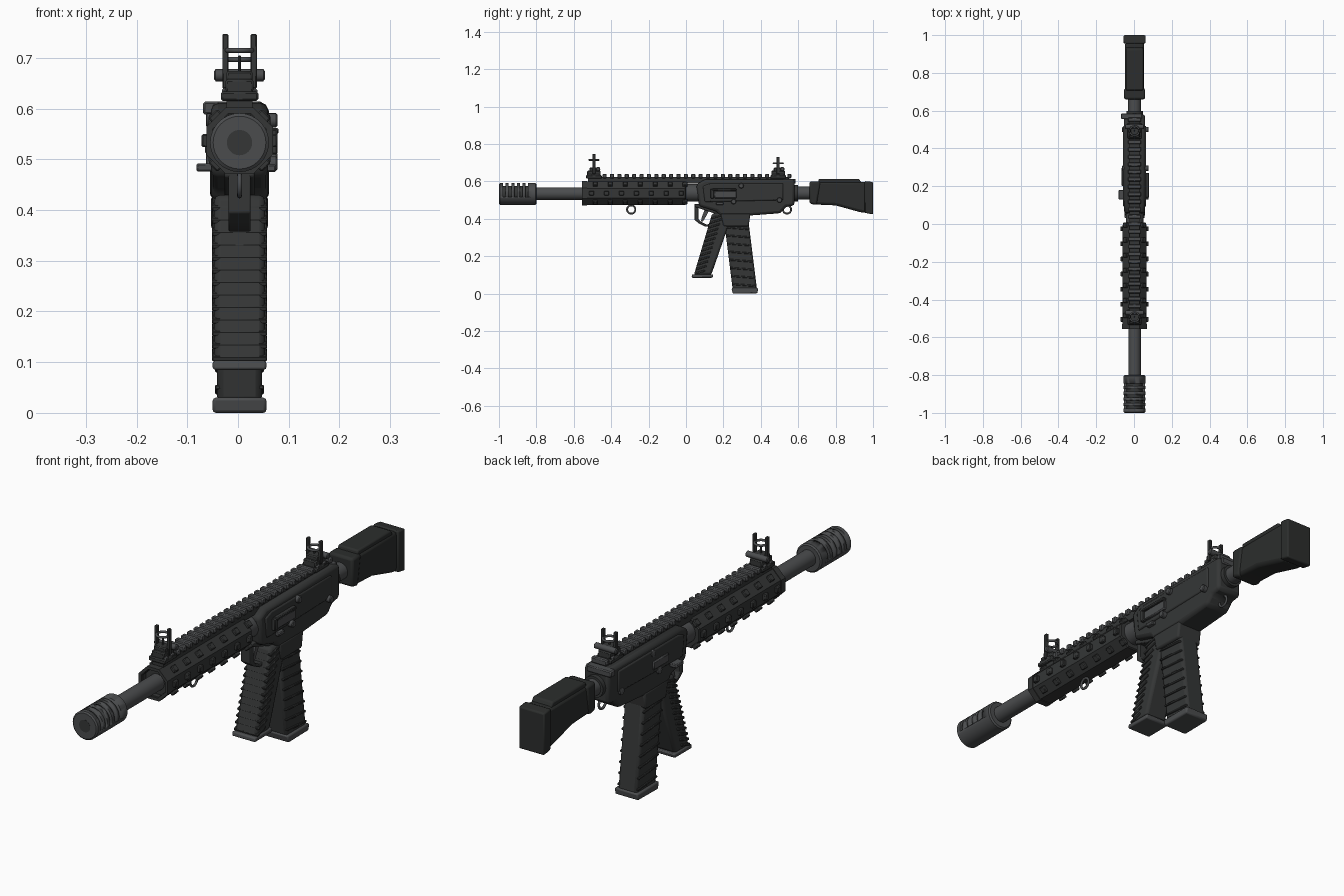
import bpy, bmesh, math
from mathutils import Matrix, Vector

if "Cube" in bpy.data.objects:
    bpy.data.objects.remove(bpy.data.objects["Cube"])

CX = 0.003  # centre line of the model


def material(name, c):
    m = bpy.data.materials.new(name)
    m.diffuse_color = (*c, 1)
    m.use_nodes = True
    m.node_tree.nodes["Principled BSDF"].inputs["Base Color"].default_value = m.diffuse_color
    return m


DARK = material("dark_polymer", (0.035, 0.037, 0.037))
STEEL = material("grey_steel", (0.07, 0.073, 0.076))
STOCK = material("stock_polymer", (0.025, 0.027, 0.026))


def finish(bm, name, mat, bevel=0, segs=2):
    bmesh.ops.recalc_face_normals(bm, faces=bm.faces)
    me = bpy.data.meshes.new(name)
    bm.to_mesh(me)
    bm.free()
    ob = bpy.data.objects.new(name, me)
    bpy.context.collection.objects.link(ob)
    me.materials.append(mat)
    if bevel:
        b = ob.modifiers.new("bevel", "BEVEL")
        b.width, b.segments, b.limit_method = bevel, segs, "ANGLE"
        b.angle_limit = math.radians(35)
    bpy.ops.object.select_all(action="DESELECT")
    bpy.context.view_layer.objects.active = ob
    ob.select_set(True)
    bpy.ops.object.shade_smooth_by_angle(angle=math.radians(35))
    return ob


def boxes(name, items, mat, bevel=0):
    """items: (x0, x1, y0, y1, z0, z1), x measured from the centre line"""
    bm = bmesh.new()
    for x0, x1, y0, y1, z0, z1 in items:
        c = Vector((CX + (x0 + x1) / 2, (y0 + y1) / 2, (z0 + z1) / 2))
        bmesh.ops.create_cube(bm, size=1, matrix=Matrix.Translation(c) @ Matrix.Diagonal((x1 - x0, y1 - y0, z1 - z0, 1)))
    return finish(bm, name, mat, bevel, 1)


def prism(name, pts, hw, mat, bevel=0, x=0):
    """yz profile extruded across x"""
    bm = bmesh.new()
    f = bm.faces.new([bm.verts.new((CX + x - hw, y, z)) for y, z in pts])
    r = bmesh.ops.extrude_face_region(bm, geom=[f])
    bmesh.ops.translate(bm, vec=(2 * hw, 0, 0), verts=[v for v in r["geom"] if isinstance(v, bmesh.types.BMVert)])
    return finish(bm, name, mat, bevel)


def lathe(name, prof, z, mat, n=32, phase=0, axis="y", at=0, sx=1):
    """(position, radius) profile turned about the y axis, or about x at y=at"""
    bm = bmesh.new()
    rings = []
    for p, r in prof:
        ring = []
        for i in range(n):
            a = 2 * math.pi * i / n + phase
            u, w = r * math.cos(a) * sx, r * math.sin(a)
            ring.append(bm.verts.new((CX + u, p, z + w) if axis == "y" else (CX + p, at + u, z + w)))
        rings.append(ring)
    for a, b in zip(rings, rings[1:]):
        for i in range(n):
            bm.faces.new((a[i], a[(i + 1) % n], b[(i + 1) % n], b[i]))
    bm.faces.new(rings[0])
    bm.faces.new(rings[-1])
    return finish(bm, name, mat)


def ring(name, loc, R, r, rot, mat):
    bpy.ops.mesh.primitive_torus_add(location=loc, rotation=rot, major_radius=R, minor_radius=r,
                                     major_segments=24, minor_segments=8)
    ob = bpy.context.object
    ob.name = name
    ob.data.materials.append(mat)
    bpy.ops.object.shade_smooth()


# muzzle brake with slots over its upper half
brake = lathe("muzzle_brake", [(-1, 0.052), (-0.995, 0.058), (-0.805, 0.058), (-0.8, 0.052)], 0.533, STEEL)
cut = boxes("slot_cutter", [(-0.1, 0.1, y, y + 0.014, 0.518, 0.65) for y in (-0.978, -0.948, -0.918, -0.888, -0.858)], STEEL)
cut.hide_render = True
cut.hide_set(True)
mod = brake.modifiers.new("slots", "BOOLEAN")
mod.object, mod.operation, mod.solver = cut, "DIFFERENCE", "EXACT"
lathe("brake_core", [(-0.99, 0.042), (-0.81, 0.042)], 0.533, DARK)
lathe("bore", [(-1.0005, 0.025), (-0.95, 0.025)], 0.533, DARK)

# barrel and the collar joining handguard to receiver
lathe("barrel", [(-0.81, 0.033), (0.02, 0.033)], 0.535, STEEL)
lathe("barrel_collar", [(-0.02, 0.046), (0.08, 0.046)], 0.54, STEEL)

# octagonal handguard, hollow at the front
R8 = 0.068
lathe("handguard", [(-0.47, 0.055), (-0.55, 0.055), (-0.555, R8 - 0.004), (-0.55, R8), (-0.005, R8), (0, R8 - 0.004)],
      0.537, DARK, 8, math.pi / 8)
lathe("handguard_front_band", [(-0.5, 0.058), (-0.556, 0.058), (-0.556, 0.071), (-0.53, 0.071), (-0.53, 0.06)],
      0.537, DARK, 8, math.pi / 8)

# rows of lugs around the handguard
bm = bmesh.new()
for deg in (0, 45, 135, 180, 225, 270, 315):
    for i in range(7):
        y = -0.505 + i * 0.08 + (0.0 if deg % 90 == 0 else 0.02)
        m = (Matrix.Translation((CX, y, 0.537)) @ Matrix.Rotation(math.radians(deg), 4, "Y")
             @ Matrix.Translation((0.066, 0, 0)) @ Matrix.Diagonal((0.018, 0.025, 0.026, 1)))
        bmesh.ops.create_cube(bm, size=1, matrix=m)
finish(bm, "handguard_lugs", DARK, 0.003, 1)

# top rail with teeth
boxes("top_rail", [(-0.026, 0.026, -0.525, 0.55, 0.59, 0.624)], DARK)
boxes("rail_teeth", [(-0.035, 0.035, -0.525 + i * 0.0395, -0.503 + i * 0.0395, 0.617, 0.641) for i in range(28)],
      STEEL, 0.004)

# receiver body
prism("receiver", [(0.055, 0.585), (0.10, 0.61), (0.58, 0.612), (0.58, 0.472), (0.535, 0.465), (0.505, 0.43),
                   (0.34, 0.418), (0.18, 0.418), (0.165, 0.44), (0.07, 0.468)], 0.056, DARK, 0.016)
prism("receiver_panel", [(0.09, 0.575), (0.13, 0.59), (0.52, 0.59), (0.52, 0.50), (0.10, 0.49)], 0.061, DARK, 0.006)
boxes("rear_latch", [(-0.072, 0.04, 0.555, 0.586, 0.588, 0.614)], STEEL, 0.004)
boxes("ejection_port", [(0.04, 0.072, 0.15, 0.27, 0.51, 0.55)], STEEL, 0.004)
boxes("port_cover", [(0.04, 0.077, 0.14, 0.27, 0.55, 0.562), (0.04, 0.075, 0.13, 0.15, 0.51, 0.56)], DARK, 0.003)
boxes("left_port", [(-0.068, -0.04, 0.2, 0.3, 0.51, 0.545)], STEEL, 0.004)
boxes("selector", [(-0.085, -0.04, 0.13, 0.18, 0.476, 0.492), (0.04, 0.072, 0.16, 0.2, 0.475, 0.49)], STEEL, 0.003)
for i, (y, z) in enumerate([(0.255, 0.492), (0.295, 0.577), (0.5, 0.5)]):
    lathe(f"pin_{i}", [(-0.066, 0.011), (-0.064, 0.014), (0.072, 0.014), (0.075, 0.011)], z, STEEL, 16, axis="x", at=y)

# trigger guard, swept strip, and trigger
prism("trigger_guard", [(0.045, 0.475), (0.045, 0.395), (0.07, 0.375), (0.105, 0.358), (0.14, 0.362), (0.14, 0.374),
                        (0.108, 0.37), (0.078, 0.385), (0.066, 0.4), (0.066, 0.475)], 0.022, DARK, 0.003)
prism("trigger", [(0.10, 0.45), (0.085, 0.41), (0.08, 0.385), (0.09, 0.385), (0.105, 0.41), (0.125, 0.45)], 0.009, STEEL)
prism("trigger_housing", [(0.045, 0.48), (0.18, 0.48), (0.18, 0.42), (0.12, 0.44), (0.045, 0.465)], 0.03, DARK, 0.004)

# magazine well
prism("magazine_well", [(0.185, 0.43), (0.345, 0.43), (0.335, 0.36), (0.2, 0.36)], 0.056, DARK, 0.008)


def column(name, top, bot, hw, n, band, over):
    """leaning column; top and bot are (y0, y1, z); n bands cover a fraction of its depth"""
    (a0, a1, za), (b0, b1, zb) = top, bot
    prism(name, [(a0, za), (a1, za), (b1, zb), (b0, zb)], hw, DARK, 0.012)
    bm = bmesh.new()
    for i in range(n):
        t = (i + 0.7) / (n + 0.3)
        y0, y1 = a0 + (b0 - a0) * t, a1 + (b1 - a1) * t
        z = za + (zb - za) * t
        s0, s1 = y0 + (y1 - y0) * over[0], y0 + (y1 - y0) * over[1]
        slope = 0.08 if a0 < b0 else 0.3
        m = (Matrix.Translation((CX, (s0 + s1) / 2, z)) @ Matrix.Rotation(-slope if a0 < b0 else slope, 4, "X")
             @ Matrix.Diagonal((2 * hw + 0.009, s1 - s0, band, 1)))
        bmesh.ops.create_cube(bm, size=1, matrix=m)
    finish(bm, name + "_ribs", DARK, 0.002, 1)


# front column (pistol grip) and rear column (magazine) with base plates
column("grip", (0.14, 0.25, 0.43), (0.042, 0.135, 0.10), 0.05, 13, 0.010, (-0.03, 0.6))
prism("grip_base", [(0.032, 0.103), (0.147, 0.103), (0.142, 0.085), (0.03, 0.085)], 0.053, STEEL, 0.005)
column("magazine", (0.205, 0.335, 0.38), (0.25, 0.38, 0.02), 0.044, 8, 0.009, (0.02, 0.98))
prism("magazine_base", [(0.243, 0.03), (0.386, 0.03), (0.382, 0.002), (0.25, 0.0)], 0.053, STEEL, 0.006)

# buffer tube and stock
lathe("stock_tube", [(0.57, 0.034), (0.75, 0.034)], 0.538, STEEL)
lathe("tube_collar", [(0.57, 0.044), (0.598, 0.044)], 0.538, DARK)
prism("stock", [(0.665, 0.59), (0.69, 0.6), (0.965, 0.598), (0.965, 0.432), (0.93, 0.436), (0.8, 0.472), (0.665, 0.478)],
      0.05, STOCK, 0.014)
prism("stock_front", [(0.66, 0.6), (0.72, 0.6), (0.70, 0.475), (0.66, 0.482)], 0.056, STOCK, 0.01)
prism("cheek_rest", [(0.705, 0.59), (0.71, 0.614), (0.925, 0.614), (0.94, 0.59)], 0.046, STOCK, 0.006)
prism("butt_pad", [(0.955, 0.602), (1.0, 0.597), (1.0, 0.424), (0.955, 0.432)], 0.058, STOCK, 0.006)

# front and rear sights
for tag, y, top, rz in (("front", -0.492, 0.747, 0.715), ("rear", 0.493, 0.732, 0.697)):
    boxes(tag + "_sight_base", [(-0.037, 0.037, y - 0.042, y + 0.042, 0.615, 0.634),
                                (-0.028, 0.028, y - 0.036, y + 0.036, 0.63, 0.658),
                                (-0.026, 0.026, y - 0.024, y + 0.024, 0.65, 0.674)], DARK, 0.004)
    boxes(tag + "_sight_posts", [(s * 0.028 - 0.006, s * 0.028 + 0.006, y - 0.008, y + 0.008, 0.64, top) for s in (-1, 1)]
          + [(-0.003, 0.003, y - 0.004, y + 0.004, 0.66, rz - 0.01)], DARK, 0.002)
    ring(tag + "_sight_ring", (CX, y, rz), 0.025, 0.005, (0, 0, 0), STEEL)
    lathe(tag + "_sight_knob", [(-0.05, 0.008), (-0.047, 0.012), (0.047, 0.012), (0.05, 0.008)], 0.666, STEEL, 12,
          axis="x", at=y + 0.022)

# sling loops
for tag, y, z in (("front", -0.293, 0.45), ("rear", 0.54, 0.45)):
    ring(tag + "_sling_loop", (CX, y, z), 0.022, 0.005, (0, math.pi / 2, 0), STEEL)
